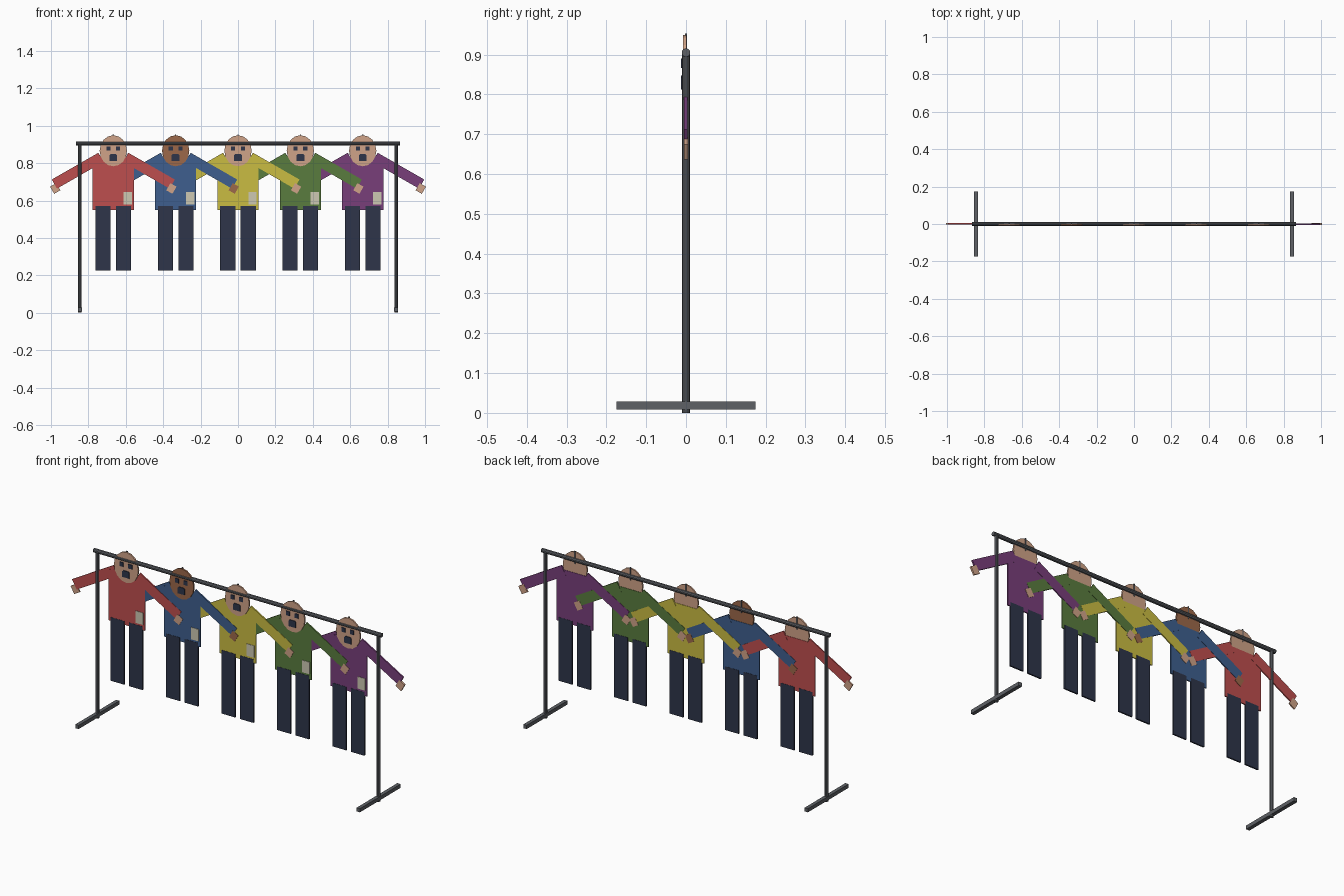
import bpy, bmesh, math
from mathutils import Matrix, Vector

if "Cube" in bpy.data.objects:
    bpy.data.objects.remove(bpy.data.objects["Cube"])


def material(name, rgb):
    m = bpy.data.materials.new(name)
    lin = [(c / 255 / 12.92) if c < 11 else ((c / 255 + 0.055) / 1.055) ** 2.4 for c in rgb]
    m.diffuse_color = (*lin, 1)
    m.use_nodes = True
    m.node_tree.nodes["Principled BSDF"].inputs["Base Color"].default_value = m.diffuse_color
    return m


METAL = material("grey metal", (94, 97, 102))
NAVY = material("dark navy", (46, 53, 74))
LIGHT = material("light skin", (208, 163, 136))
BROWN = material("brown skin", (156, 104, 74))
PAPER = material("pale patch", (205, 200, 178))
SHIRTS = [material("red shirt", (190, 78, 78)), material("blue shirt", (62, 95, 142)),
          material("yellow shirt", (202, 188, 66)), material("green shirt", (90, 124, 62)),
          material("purple shirt", (120, 62, 122))]


def finish(name, bm, mat):
    bmesh.ops.recalc_face_normals(bm, faces=bm.faces)
    me = bpy.data.meshes.new(name)
    bm.to_mesh(me)
    bm.free()
    me.materials.append(mat)
    ob = bpy.data.objects.new(name, me)
    bpy.context.collection.objects.link(ob)
    return ob


def plate(name, pts, y0, y1, mat):
    """Flat x-z outline given depth from y0 (front) to y1 (back)."""
    bm = bmesh.new()
    face = bm.faces.new([bm.verts.new((x, y0, z)) for x, z in pts])
    ext = bmesh.ops.extrude_face_region(bm, geom=[face])
    verts = [g for g in ext["geom"] if isinstance(g, bmesh.types.BMVert)]
    bmesh.ops.translate(bm, vec=(0, y1 - y0, 0), verts=verts)
    return finish(name, bm, mat)


def rect(x0, x1, z0, z1):
    return [(x0, z0), (x1, z0), (x1, z1), (x0, z1)]


def strip(a, b, half):
    """Outline of a slanted bar from a to b."""
    a, b = Vector(a), Vector(b)
    d = (b - a).normalized() * half
    n = Vector((-d.y, d.x))
    return [tuple(p) for p in (a + n, a - n, b - n, b + n)]


def tube(name, a, b, r):
    a, b = Vector(a), Vector(b)
    bm = bmesh.new()
    rot = (b - a).to_track_quat('Z', 'Y').to_matrix().to_4x4()
    bmesh.ops.create_cone(bm, cap_ends=True, segments=10, radius1=r, radius2=r,
                          depth=(b - a).length,
                          matrix=Matrix.Translation((a + b) / 2) @ rot)
    return finish(name, bm, METAL)


# Rail frame
tube("top_rail", (-0.865, 0, 0.905), (0.865, 0, 0.905), 0.011)
for side, s in (("left", -1), ("right", 1)):
    tube(side + "_post", (s * 0.845, 0, 0), (s * 0.845, 0, 0.905), 0.010)
    plate(side + "_foot", rect(s * 0.845 - 0.01, s * 0.845 + 0.01, 0.008, 0.028),
          -0.175, 0.175, METAL)

# Five hanging cut-out figures
for i, shirt in enumerate(SHIRTS):
    cx = (i - 2) / 3
    skin = BROWN if i == 1 else LIGHT

    def part(name, pts, y0, y1, mat, s=1):
        plate(f"{name}_{i + 1}", [(cx + s * x, z) for x, z in pts], y0, y1, mat)

    # Body
    part("torso", [(-0.11, 0.55), (0.11, 0.55), (0.11, 0.825), (0.08, 0.835),
                   (-0.08, 0.835), (-0.11, 0.825)], -0.003, 0.003, shirt)
    part("patch", rect(0.055, 0.1, 0.58, 0.645), -0.0055, -0.002, PAPER)

    # Limbs: right-hand arms overlap the neighbour's front, left-hand ones its back
    for side, s, y0, y1 in (("left", -1, -0.002, 0.0045), ("right", 1, -0.0045, 0.0038)):
        part(side + "_arm", strip((0.066, 0.831), (0.315, 0.688), 0.028), y0, y1, shirt, s)
        part(side + "_hand", strip((0.294, 0.674), (0.327, 0.655), 0.022),
             y0 - 0.0006 * (s > 0), y1 + 0.0006, skin, s)
        part(side + "_leg", rect(0.014, 0.095, 0.225, 0.57), -0.004, 0.004, NAVY, s)
        part(side + "_eye", rect(0.015, 0.037, 0.867, 0.89), -0.012, -0.007, NAVY, s)

    # Head and face
    ring = [2 * math.pi * k / 16 for k in range(16)]
    part("head", [(0.073 * math.cos(a), 0.866 + 0.083 * math.sin(a)) for a in ring],
         -0.008, 0.001, skin)
    part("mouth", [(-0.021, 0.812), (0.021, 0.812), (0.021, 0.842), (0.015, 0.848),
                   (-0.015, 0.848), (-0.021, 0.842)], -0.012, -0.007, NAVY)

    # Hook strip holding the head on the rail
    part("hanger_strip", rect(-0.003, 0.003, 0.885, 0.953), -0.003, 0.003, METAL)
